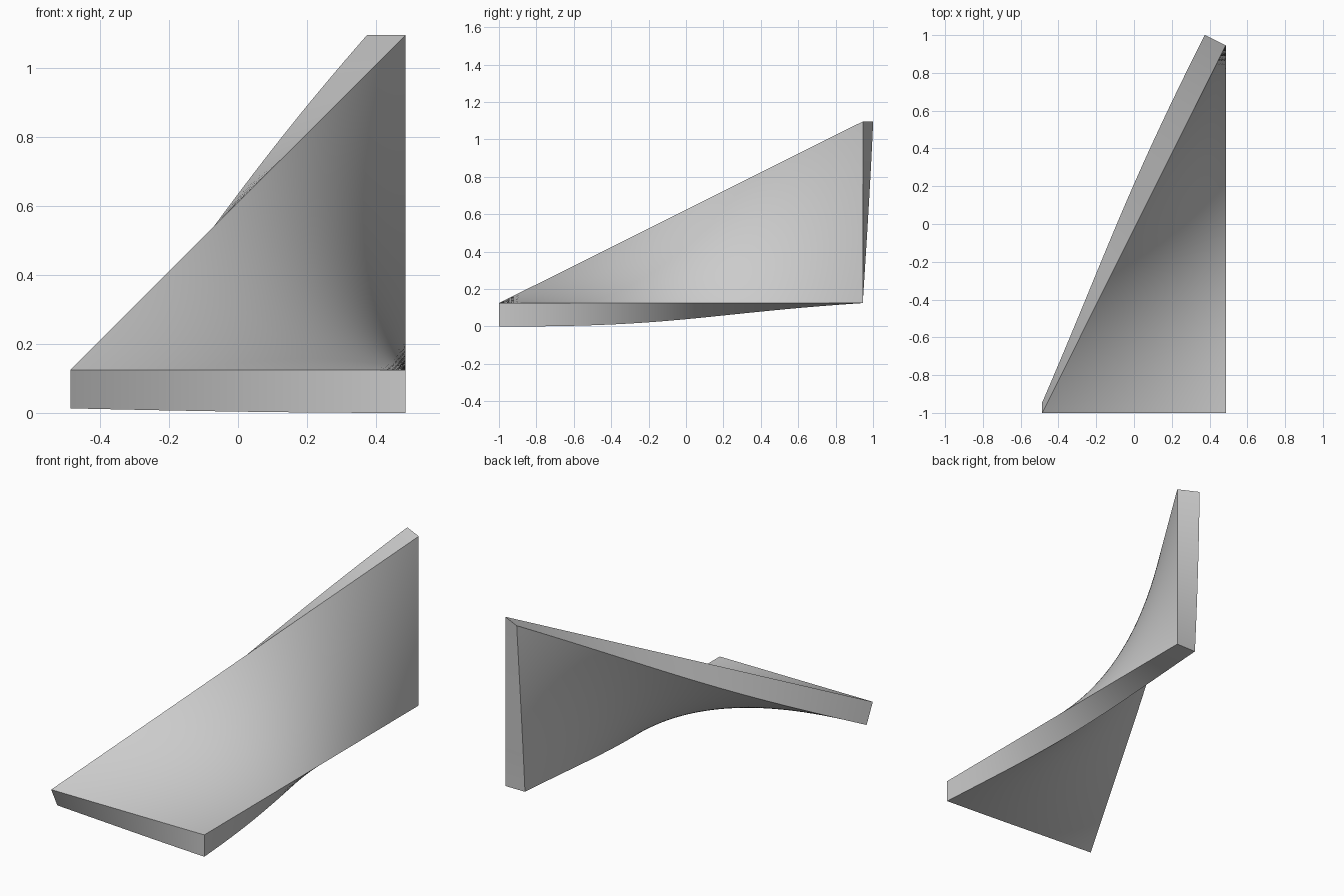
import bpy
import bmesh
import math
from mathutils import Vector

if "Cube" in bpy.data.objects:
    bpy.data.objects.remove(bpy.data.objects["Cube"])

N = 64
THICK = 0.125

# Corners of the twisted face: flat edge at the front, upright edge at the back
A = Vector((-0.486, -1.0, THICK))
B = Vector((0.486, -1.0, THICK))
C = Vector((0.486, 0.945, THICK))
D = Vector((0.486, 0.945, 1.096))


def face_point(u, v):
    return A.lerp(B, u).lerp(D.lerp(C, u), v)


def back_point(u, v):
    du = (B - A).lerp(C - D, v)
    dv = (D - A).lerp(C - B, u)
    return face_point(u, v) - du.cross(dv).normalized() * THICK


bm = bmesh.new()


def ruled_sheet(fn, flip):
    rows = [[bm.verts.new(fn(i / N, j / N)) for i in range(N + 1)] for j in range(N + 1)]
    for j in range(N):
        for i in range(N):
            q = [rows[j][i], rows[j][i + 1], rows[j + 1][i + 1], rows[j + 1][i]]
            bm.faces.new(q[::-1] if flip else q)
    return rows


def rim(rows):
    return (rows[0] + [r[-1] for r in rows[1:]]
            + rows[-1][-2::-1] + [r[0] for r in rows[-2:0:-1]])


# Upper and lower sheets, joined by a rim all round
top = rim(ruled_sheet(face_point, False))
low = rim(ruled_sheet(back_point, True))
for k in range(len(top)):
    n = (k + 1) % len(top)
    bm.faces.new((top[k], low[k], low[n], top[n]))
bmesh.ops.recalc_face_normals(bm, faces=bm.faces)

mesh = bpy.data.meshes.new("twisted_panel")
bm.to_mesh(mesh)
bm.free()
panel = bpy.data.objects.new("twisted_panel", mesh)
bpy.context.collection.objects.link(panel)

# Smooth sheets, crisp rim
bpy.context.view_layer.objects.active = panel
panel.select_set(True)
bpy.ops.object.shade_smooth_by_angle(angle=math.radians(30))
